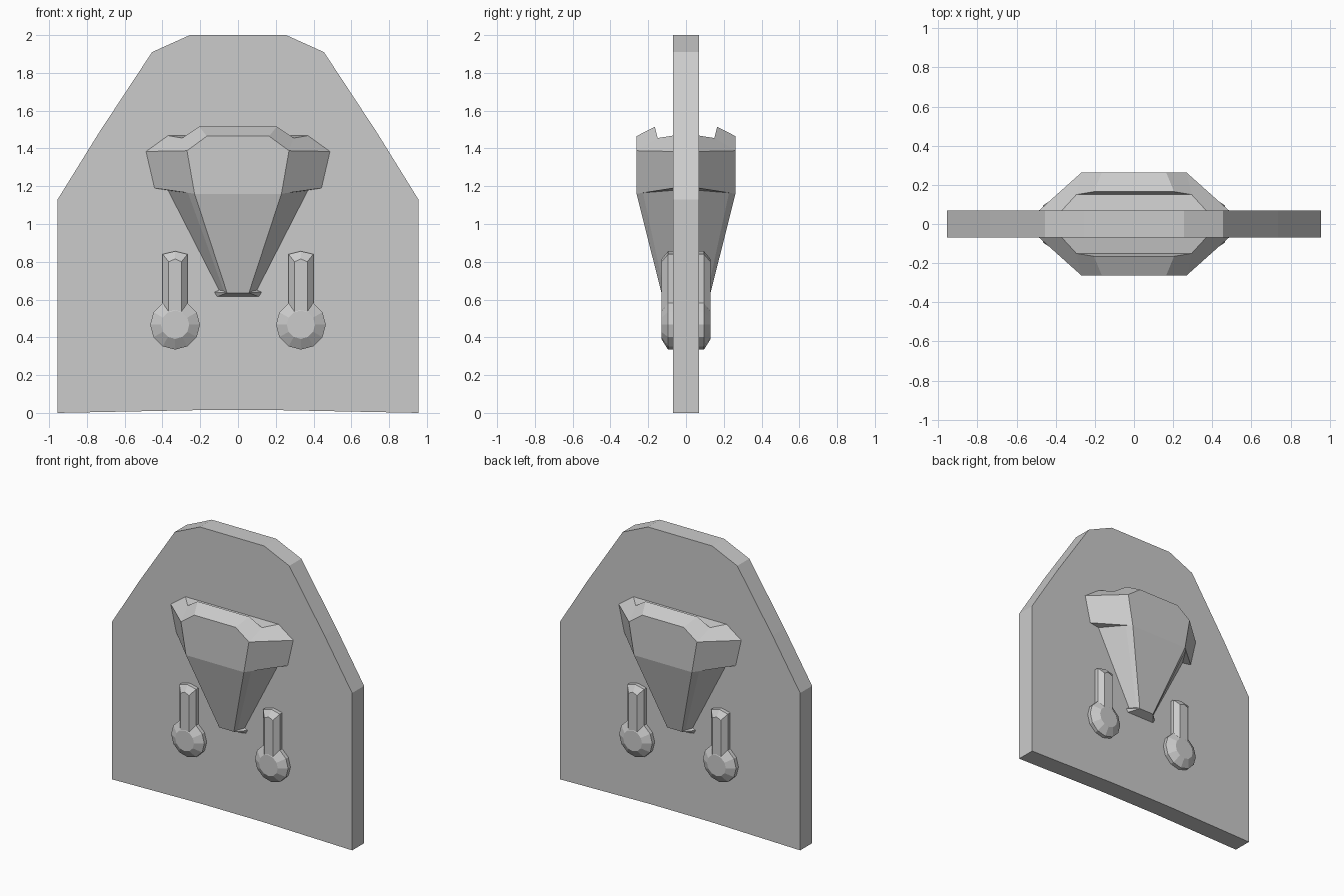
import bpy, bmesh
from math import sin, cos, pi

if "Cube" in bpy.data.objects:
    bpy.data.objects.remove(bpy.data.objects["Cube"])


def make(name, verts, faces, axes=(False, False, False), recalc=True):
    bm = bmesh.new()
    vs = [bm.verts.new(v) for v in verts]
    for f in faces:
        bm.faces.new([vs[i] for i in f])
    if recalc:
        bmesh.ops.recalc_face_normals(bm, faces=bm.faces)
    me = bpy.data.meshes.new(name)
    bm.to_mesh(me)
    bm.free()
    ob = bpy.data.objects.new(name, me)
    bpy.context.collection.objects.link(ob)
    if any(axes):
        mod = ob.modifiers.new("Mirror", 'MIRROR')
        mod.use_axis = axes
    return ob


def loft(name, rings, axes=(False, False, False)):
    """Rings are (y, [(x, z), ...]); consecutive rings are bridged and ends capped."""
    n = len(rings[0][1])
    verts = [(x, y, z) for y, pts in rings for x, z in pts]
    faces = [list(range(n)), list(range(len(verts) - n, len(verts)))]
    for r in range(len(rings) - 1):
        for i in range(n):
            j = (i + 1) % n
            faces.append([r * n + i, r * n + j, (r + 1) * n + j, (r + 1) * n + i])
    return make(name, verts, faces, axes)


# Upright slab with a chamfered, tapering top
half = [(0.24, 0.014), (0.70, 0.005), (0.955, 0), (0.955, 1.13),
        (0.735, 1.485), (0.455, 1.91), (0.255, 2.0)]
outline = half + [(-x, z) for x, z in reversed(half)]
loft("slab", [(-0.068, outline), (0.068, outline)])

# Faceted wedge relief: right front quarter, mirrored to all four
P = {
    # face, rim and cap at the top
    'A0': (0, -.262, 1.465), 'A1': (.165, -.262, 1.465),
    'A2': (.27, -.262, 1.388), 'A3': (.487, -.068, 1.384),
    'R0': (0, -.165, 1.515), 'R1': (.205, -.165, 1.515),
    'R2': (.295, -.15, 1.455), 'R3': (.37, -.068, 1.468),
    'I0': (0, -.15, 1.455), 'C0': (0, -.068, 1.468),
    # lower edge of the wide part
    'B0': (0, -.262, 1.16), 'B2': (.23, -.262, 1.16), 'B3': (.442, -.068, 1.19),
    'T1': (.265, -.228, 1.165), 'T2': (.37, -.068, 1.178),
    # narrow foot
    'L0': (0, -.13, .636), 'L1': (.058, -.13, .636), 'L2': (.075, -.115, .645),
    'L3': (.1, -.068, .65), 'L4': (.125, -.068, .64),
    'L5': (.11, -.068, .615), 'L6': (0, -.068, .615),
}
F = ["A0 B0 B2 A2 A1", "A2 B2 B3 A3", "R0 A0 A1 R1", "R1 A1 A2 R2", "R2 A2 A3 R3",
     "R0 R1 R2 I0", "I0 R2 R3 C0", "B0 L0 L1 B2", "B2 L1 L2 T1", "T1 L2 L3 T2",
     "B2 T1 T2 B3", "L1 L4 L3 L2", "L1 L5 L4", "L0 L6 L5 L1"]
keys = list(P)
make("wedge_relief", P.values(), [[keys.index(k) for k in f.split()] for f in F],
     (True, True, False), recalc=False)

# Bevelled studs: round base and stem, mirrored left/right and front/back
CX, CZ = 0.333, 0.467


def circle(r):
    return [(CX + r * cos(i * pi / 6), CZ + r * sin(i * pi / 6)) for i in range(12)]


def stem(w, shoulder, peak):
    return [(CX - w, CZ), (CX + w, CZ), (CX + w, shoulder), (CX, peak), (CX - w, shoulder)]


quad = (True, True, False)
loft("stud_disc", [(-0.06, circle(.132)), (-0.095, circle(.132)), (-0.131, circle(.075))], quad)
outer = stem(.066, .84, .856)
loft("stud_stem", [(-0.06, outer), (-0.095, outer), (-0.129, stem(.034, .80, .815))], quad)
